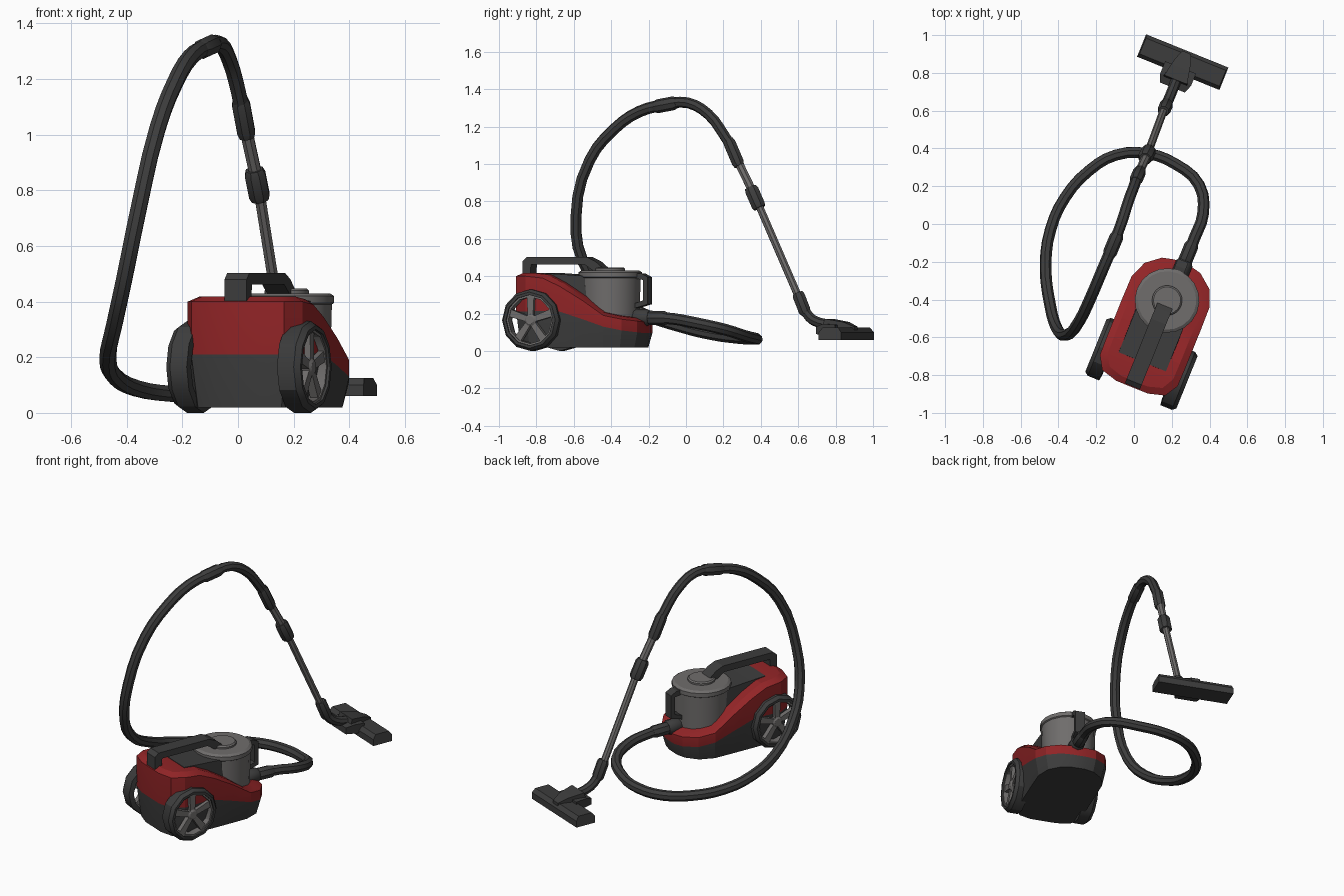
import bpy, bmesh, math
from mathutils import Matrix, Vector

if "Cube" in bpy.data.objects:
    bpy.data.objects.remove(bpy.data.objects["Cube"])


def material(name, *rgb):
    m = bpy.data.materials.new(name)
    m.diffuse_color = (*rgb, 1)
    m.use_nodes = True
    m.node_tree.nodes["Principled BSDF"].inputs["Base Color"].default_value = m.diffuse_color
    return m


RED = material("red plastic", 0.29, 0.018, 0.02)
DARK = material("dark plastic", 0.046, 0.046, 0.046)
GREY = material("grey plastic", 0.16, 0.153, 0.15)

# Local frames: x = sideways, y = forward
TURN = Matrix.Rotation(math.radians(-22), 4, 'Z')
BODY = Matrix.Translation((0.175, -0.405, 0)) @ TURN
HEAD = Matrix.Translation((0.258, 0.857, 0)) @ TURN


def finish(name, bm, mats, matrix, angle=30):
    bm.transform(matrix)
    bmesh.ops.recalc_face_normals(bm, faces=bm.faces)
    me = bpy.data.meshes.new(name)
    bm.to_mesh(me)
    bm.free()
    for m in mats:
        me.materials.append(m)
    ob = bpy.data.objects.new(name, me)
    bpy.context.collection.objects.link(ob)
    smooth(ob, angle)
    return ob


def smooth(ob, angle):
    bpy.ops.object.select_all(action='DESELECT')
    ob.select_set(True)
    bpy.context.view_layer.objects.active = ob
    bpy.ops.object.shade_smooth_by_angle(angle=math.radians(angle))


def prism(name, pts, mat, matrix, x=0.0):
    """Side profile of (y, z, half width) points, extruded sideways."""
    bm = bmesh.new()
    a = [bm.verts.new((x - w, y, z)) for y, z, w in pts]
    b = [bm.verts.new((x + w, y, z)) for y, z, w in pts]
    bm.faces.new(a)
    bm.faces.new(b[::-1])
    n = len(pts)
    for i in range(n):
        j = (i + 1) % n
        bm.faces.new((a[i], b[i], b[j], a[j]))
    return finish(name, bm, [mat], matrix, 20)


def lathe(name, profile, n, mat, matrix, closed=False):
    """Revolve (radius, height) points about z; closed makes a ring."""
    bm = bmesh.new()
    rings = [[bm.verts.new((r * math.cos(math.tau * k / n), r * math.sin(math.tau * k / n), z))
              for k in range(n)] for r, z in profile]
    pairs = list(zip(rings, rings[1:]))
    if closed:
        pairs.append((rings[-1], rings[0]))
    else:
        bm.faces.new(rings[0])
        bm.faces.new(rings[-1])
    for p, q in pairs:
        for k in range(n):
            m = (k + 1) % n
            bm.faces.new((p[k], p[m], q[m], q[k]))
    return finish(name, bm, [mat], matrix)


def tube(name, pts, mat, radius, kind='BEZIER', sides=2):
    """Round tube through points; radius is one number or one per point."""
    cu = bpy.data.curves.new(name, 'CURVE')
    cu.dimensions = '3D'
    cu.bevel_depth = 1.0
    cu.bevel_resolution = sides
    cu.use_fill_caps = True
    cu.resolution_u = 3
    sp = cu.splines.new(kind)
    items = sp.bezier_points if kind == 'BEZIER' else sp.points
    items.add(len(pts) - 1)
    for i, (it, p) in enumerate(zip(items, pts)):
        if kind == 'BEZIER':
            it.co = p
            it.handle_left_type = it.handle_right_type = 'AUTO'
        else:
            it.co = (*p, 1)
        it.radius = radius[i] if isinstance(radius, (list, tuple)) else radius
    cu.materials.append(mat)
    ob = bpy.data.objects.new(name, cu)
    bpy.context.collection.objects.link(ob)
    bpy.ops.object.select_all(action='DESELECT')
    ob.select_set(True)
    bpy.context.view_layer.objects.active = ob
    bpy.ops.object.convert(target='MESH')
    smooth(bpy.context.object, 40)


def collar(name, a, b, r, mat=DARK):
    """Straight sleeve with tapered ends between two points."""
    a, b = Vector(a), Vector(b)
    pts = [a, a.lerp(b, 0.15), a.lerp(b, 0.85), b]
    tube(name, pts, mat, [r * 0.82, r, r, r * 0.82], 'POLY')


# Body shell: mirrored half outline (x, y, split height, rim height)
half = [(0.09, -0.495, 0.21, 0.40), (0.18, -0.47, 0.21, 0.40), (0.222, -0.40, 0.21, 0.40),
        (0.224, -0.30, 0.215, 0.39), (0.224, -0.20, 0.21, 0.345), (0.224, -0.07, 0.17, 0.27),
        (0.222, 0.05, 0.13, 0.19), (0.185, 0.14, 0.11, 0.17), (0.11, 0.20, 0.10, 0.16),
        (0.045, 0.216, 0.095, 0.155)]
loop = half + [(-x, y, s, h) for x, y, s, h in reversed(half)]
bm = bmesh.new()
rings = []
for inset, rise in ((0.90, None), (1.0, 0), (1.0, 1), (0.84, 2)):
    ring = []
    for x, y, s, h in loop:
        z = 0.02 if rise is None else (s, h, h + 0.018)[max(rise, 0)]
        ring.append(bm.verts.new((x * inset, -0.14 + (y + 0.14) * (inset + (1 - inset) * 0.4), z)))
    rings.append(ring)
N = len(loop)
for level, (p, q) in enumerate(zip(rings, rings[1:])):
    for i in range(N):
        j = (i + 1) % N
        f = bm.faces.new((p[i], p[j], q[j], q[i]))
        f.material_index = 1 if level == 0 else 0
for ring, mi in ((rings[0], 1), (rings[3], 0)):
    for i in range(N // 2 - 1):
        f = bm.faces.new((ring[i], ring[i + 1], ring[N - 2 - i], ring[N - 1 - i]))
        f.material_index = mi
finish("body_shell", bm, [RED, DARK], BODY, 20)

# Dark deck behind the dust bin
prism("rear_deck", [(-0.36, 0.25, 0.14), (-0.35, 0.418, 0.135), (-0.08, 0.40, 0.135),
                    (0.0, 0.40, 0.13), (0.0, 0.15, 0.14)], DARK, BODY)

# Dust bin and its lid
lathe("dust_bin", [(0.155, 0.12), (0.163, 0.39), (0.171, 0.395), (0.171, 0.42), (0.155, 0.43)],
      20, GREY, BODY)
lathe("bin_cap", [(0.08, 0.42), (0.08, 0.44), (0.072, 0.447)], 20, GREY, BODY)

# Carry handle over the deck
W = 0.043
prism("carry_handle", [(y, z, W) for y, z in (
    (-0.49, 0.40), (-0.49, 0.48), (-0.465, 0.502), (-0.12, 0.502), (-0.07, 0.48), (-0.01, 0.43),
    (-0.075, 0.425), (-0.13, 0.462), (-0.44, 0.462), (-0.445, 0.40))], DARK, BODY)

# Bin latch loop at the front
prism("bin_latch", [(y, z, 0.03) for y, z in (
    (0.14, 0.415), (0.19, 0.415), (0.228, 0.395), (0.228, 0.25), (0.14, 0.225),
    (0.14, 0.25), (0.20, 0.27), (0.20, 0.38), (0.14, 0.39))], DARK, BODY)

# Rear wheels: tyre ring, trim ring, five spokes, hub
for side, label in ((-1, "left"), (1, "right")):
    axle = BODY @ Matrix.Translation((0, -0.362, 0.165)) @ Matrix.Scale(side, 4, (1, 0, 0)) \
        @ Matrix.Rotation(math.radians(90), 4, 'Y')
    lathe(label + "_tyre", [(0.135, 0.17), (0.165, 0.175), (0.165, 0.24), (0.15, 0.26), (0.135, 0.26)],
          12, DARK, axle, True)
    lathe(label + "_wheel_trim", [(0.125, 0.20), (0.136, 0.20), (0.136, 0.25), (0.125, 0.25)],
          12, GREY, axle, True)
    lathe(label + "_hub", [(0.032, 0.20), (0.032, 0.245), (0.022, 0.252)], 12, GREY, axle)
    for k in range(5):
        bm = bmesh.new()
        bmesh.ops.create_cube(bm, size=1, matrix=Matrix.Translation((0.075, 0, 0.23))
                              @ Matrix.Diagonal((0.115, 0.03, 0.03, 1)))
        for v in bm.verts:
            if v.co.x > 0.1:
                v.co.y *= 1.4
        finish(f"{label}_spoke_{k}", bm, [GREY],
               axle @ Matrix.Rotation(math.tau * (k + 0.5) / 5, 4, 'Z'))

# Hose and bent grip pipe
hose = [(0.285, -0.165, 0.177), (0.322, -0.07, 0.172), (0.365, 0.05, 0.15), (0.345, 0.206, 0.115),
        (0.22, 0.317, 0.08), (0.07, 0.373, 0.066), (-0.095, 0.365, 0.063), (-0.235, 0.285, 0.068),
        (-0.365, 0.14, 0.088), (-0.442, -0.03, 0.13), (-0.468, -0.22, 0.195), (-0.444, -0.43, 0.32),
        (-0.41, -0.55, 0.476), (-0.36, -0.588, 0.72), (-0.29, -0.515, 1.02),
        (-0.225, -0.38, 1.19), (-0.17, -0.25, 1.28), (-0.11, -0.11, 1.32)]
tube("hose", hose, DARK, 0.031)
tube("grip_pipe", [(-0.11, -0.11, 1.32), (-0.065, 0.01, 1.327), (-0.03, 0.12, 1.265),
                   (0.0, 0.20, 1.16), (0.02, 0.26, 1.06)], DARK, 0.029)
collar("hose_port", (0.235, -0.285, 0.18), (0.272, -0.195, 0.178), 0.046)
collar("hose_cuff", (0.265, -0.21, 0.178), (0.31, -0.10, 0.175), 0.038)
collar("grip_cuff", (-0.135, -0.17, 1.305), (-0.085, -0.05, 1.328), 0.037)

# Telescopic wand
collar("wand_top_sleeve", (0.007, 0.225, 1.13), (0.033, 0.285, 0.99), 0.035)
tube("upper_wand", [(0.03, 0.28, 1.01), (0.072, 0.372, 0.82)], GREY, 0.024, 'POLY')
tube("lower_wand", [(0.072, 0.372, 0.82), (0.16, 0.61, 0.27)], GREY, 0.021, 'POLY')
collar("wand_clamp", (0.058, 0.345, 0.875), (0.08, 0.393, 0.765), 0.040)
collar("wand_foot_sleeve", (0.157, 0.597, 0.31), (0.175, 0.64, 0.20), 0.035)

# Floor head with its neck
tube("head_neck", [(0.17, 0.63, 0.22), (0.192, 0.68, 0.165), (0.235, 0.79, 0.135)], DARK, 0.028)
prism("floor_head", [(-0.064, 0.06, 0.235), (-0.064, 0.10, 0.235), (-0.045, 0.125, 0.228),
                     (0.045, 0.125, 0.228), (0.064, 0.10, 0.235), (0.064, 0.06, 0.235)], DARK, HEAD)
prism("head_joint", [(-0.145, 0.09, 0.07), (-0.145, 0.13, 0.07), (-0.10, 0.145, 0.088),
                     (-0.03, 0.14, 0.088), (-0.03, 0.08, 0.09)], DARK, HEAD)
prism("head_pedal", [(-0.11, 0.13, 0.07), (-0.10, 0.172, 0.065), (0.0, 0.155, 0.045),
                     (0.055, 0.13, 0.025), (0.055, 0.11, 0.025)], DARK, HEAD)
